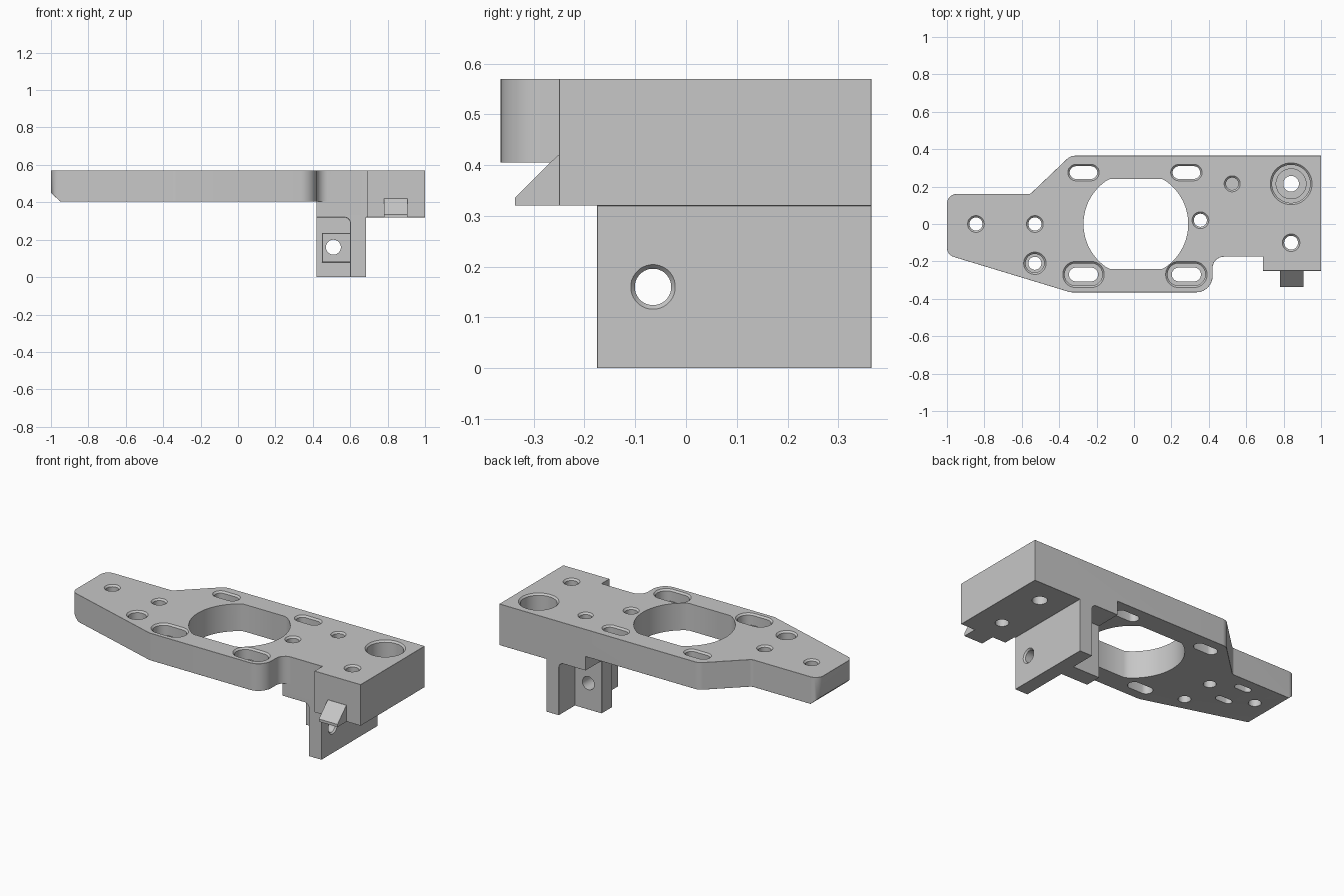
import bpy, bmesh, math
from mathutils import Vector, Matrix

if "Cube" in bpy.data.objects:
    bpy.data.objects.remove(bpy.data.objects["Cube"], do_unlink=True)

metal = bpy.data.materials.new("machined_grey")
metal.use_nodes = True
grey = (0.57, 0.57, 0.57, 1)
metal.diffuse_color = grey
metal.node_tree.nodes["Principled BSDF"].inputs["Base Color"].default_value = grey

TOP, PLATE, BLOCK, BACK = 0.57, 0.405, 0.32, 0.365


def rounded(corners, steps=6):
    """Corner list (x, y[, radius]) to points with filleted corners."""
    pts = []
    for i, c in enumerate(corners):
        p = Vector(c[:2])
        if len(c) < 3:
            pts.append(p)
            continue
        a = (Vector(corners[i - 1][:2]) - p).normalized()
        b = (Vector(corners[(i + 1) % len(corners)][:2]) - p).normalized()
        half = math.acos(a.dot(b)) / 2
        mid = p + (a + b).normalized() * (c[2] / math.sin(half))
        t = c[2] / math.tan(half)
        v0, v1 = p + a * t - mid, p + b * t - mid
        pts += [mid + v0.lerp(v1, k / steps).normalized() * c[2] for k in range(steps + 1)]
    return pts


def loft(bm, rings, matrix=Matrix()):
    """Closed solid from stacked rings of 3D points."""
    loops = [[bm.verts.new(matrix @ Vector(p)) for p in ring] for ring in rings]
    faces = [bm.faces.new(loops[0]), bm.faces.new(loops[-1])]
    for lo, hi in zip(loops, loops[1:]):
        n = len(lo)
        faces += [bm.faces.new((lo[i], lo[(i + 1) % n], hi[(i + 1) % n], hi[i])) for i in range(n)]
    bmesh.ops.recalc_face_normals(bm, faces=faces)


def prism(bm, pts, lo, hi, matrix=Matrix()):
    loft(bm, [[(p[0], p[1], z) for p in pts] for z in (lo, hi)], matrix)


def box(bm, x0, x1, y0, y1, z0, z1):
    prism(bm, [(x0, y0), (x1, y0), (x1, y1), (x0, y1)], z0, z1)


def bore(bm, x, y, sections, half=0, matrix=Matrix()):
    """Round or slotted stepped cutter; sections are (z, radius)."""
    count = 32
    rings = []
    for z, r in sections:
        ring = []
        for k in range(count):
            a = math.tau * (k + 0.5) / count
            shift = math.copysign(half, math.cos(a))
            ring.append((x + shift + r * math.cos(a), y + r * math.sin(a), z))
        rings.append(ring)
    loft(bm, rings, matrix)


def make(name, bm):
    mesh = bpy.data.meshes.new(name)
    bm.to_mesh(mesh)
    bm.free()
    mesh.materials.append(metal)
    obj = bpy.data.objects.new(name, mesh)
    bpy.context.scene.collection.objects.link(obj)
    return obj


def bake(obj):
    """Apply modifiers and merge flat fragments."""
    deps = bpy.context.evaluated_depsgraph_get()
    mesh = bpy.data.meshes.new_from_object(obj.evaluated_get(deps))
    obj.modifiers.clear()
    bm = bmesh.new()
    bm.from_mesh(mesh)
    bmesh.ops.remove_doubles(bm, verts=bm.verts, dist=1e-5)
    bmesh.ops.dissolve_limit(bm, angle_limit=0.01, verts=bm.verts, edges=bm.edges)
    bm.to_mesh(mesh)
    bm.free()
    obj.data = mesh


def combine(obj, other, operation):
    mod = obj.modifiers.new(operation, "BOOLEAN")
    mod.operation, mod.solver, mod.object = operation, "EXACT", other
    other.hide_render = True
    bake(obj)
    bpy.data.objects.remove(other, do_unlink=True)


def chamfer(obj, width):
    mod = obj.modifiers.new("edge_break", "BEVEL")
    mod.width, mod.segments = width, 1
    mod.limit_method, mod.angle_limit = "ANGLE", math.radians(32)
    bake(obj)


def smooth(obj):
    bpy.ops.object.select_all(action="DESELECT")
    obj.select_set(True)
    bpy.context.view_layer.objects.active = obj
    bpy.ops.object.shade_smooth_by_angle(angle=math.radians(30))


# main plate, with the far end sloped underneath
bm = bmesh.new()
prism(bm, rounded([(-1, .16, .05), (-.555, .16, .03), (-.34, BACK, .06), (.75, BACK), (.75, -.175),
                   (.42, -.175, .06), (.42, -BACK, .085), (-.34, -BACK, .06), (-1, -.165, .05)]), PLATE, TOP)
bmesh.ops.bisect_plane(bm, geom=bm.verts[:] + bm.edges[:] + bm.faces[:], plane_co=(-1, 0, .45),
                       plane_no=(-.045, 0, -.05), clear_outer=True)
bmesh.ops.holes_fill(bm, edges=[e for e in bm.edges if e.is_boundary])
bmesh.ops.recalc_face_normals(bm, faces=bm.faces)
body = make("bracket_body", bm)

# thick end block
bm = bmesh.new()
prism(bm, [(.42, BACK), (1, BACK), (1, -.25), (.69, -.25), (.69, -.175), (.42, -.175)], BLOCK, TOP)
combine(body, make("end_block", bm), "UNION")

# hanging leg, filleted into the block
to_y = Matrix(((1, 0, 0, 0), (0, 0, 1, 0), (0, 1, 0, 0), (0, 0, 0, 1)))
bm = bmesh.new()
prism(bm, rounded([(.684, 0), (.684, .45), (.42, .45), (.42, BLOCK), (.6, BLOCK, .03), (.6, 0)]),
      -.175, BACK, to_y)
combine(body, make("leg", bm), "UNION")

# cross wall and its boss
bm = bmesh.new()
box(bm, .42, .64, .11, .21, 0, .36)
combine(body, make("cross_wall", bm), "UNION")
bm = bmesh.new()
box(bm, .45, .63, .01, .15, .08, .235)
combine(body, make("wall_boss", bm), "UNION")
chamfer(body, .008)

# vertical holes: through, countersunk and counterbored
bm = bmesh.new()
E = .01


def through(r):
    return [(-.1, r), (TOP - E, r), (TOP, r + E), (TOP + .05, r + E)]


def stepped(r, wide, depth):
    floor = TOP - depth
    return [(-.1, r), (floor, r), (floor, wide), (TOP - E, wide), (TOP, wide + E), (TOP + .05, wide + E)]


for x, y, r in ((-.845, 0, .035), (-.53, 0, .035), (.355, .02, .035), (.84, -.1, .037)):
    bore(bm, x, y, through(r))
bore(bm, -.53, -.21, stepped(.035, .05, .06))
bore(bm, .84, .215, [(.2, .042), (.45, .042), (.45, .08), (.47, .08)] + stepped(.08, .102, .1)[2:])
bore(bm, .525, .215, [(.38, .033)] + through(.033)[1:])

# mounting slots, recessed along the front
for x in (-.27, .28):
    bore(bm, x, .275, through(.034), .04)
    bore(bm, x, -.27, stepped(.037, .06, .07), .041)

# shallow slots underneath
for y in (-.08, .08):
    bore(bm, -.695, y, [(.3, .022), (.46, .022)], .03)

# large central opening with flat sides
ring = [math.tau * k / 72 for k in range(72)]
prism(bm, [(.01 + .28 * math.cos(a), max(-.24, min(.24, .28 * math.sin(a)))) for a in ring], .1, .8)

# leg hole along x, wall hole along y
to_x = Matrix(((0, 0, 1, 0), (1, 0, 0, 0), (0, 1, 0, 0), (0, 0, 0, 1)))
bore(bm, -.065, .16, [(.5, .036), (.675, .036), (.684, .044), (.72, .044)], 0, to_x)
bore(bm, .51, .16, [(-.1, .04), (.3, .04)], 0, to_y)
combine(body, make("hole_cutters", bm), "DIFFERENCE")
smooth(body)

# small wedge hook on the front of the block
bm = bmesh.new()
prism(bm, [(-.24, .32), (-.337, .32), (-.337, .336), (-.252, .42), (-.24, .42)], .78, .905, to_x)
hook = make("wedge_hook", bm)
smooth(hook)
